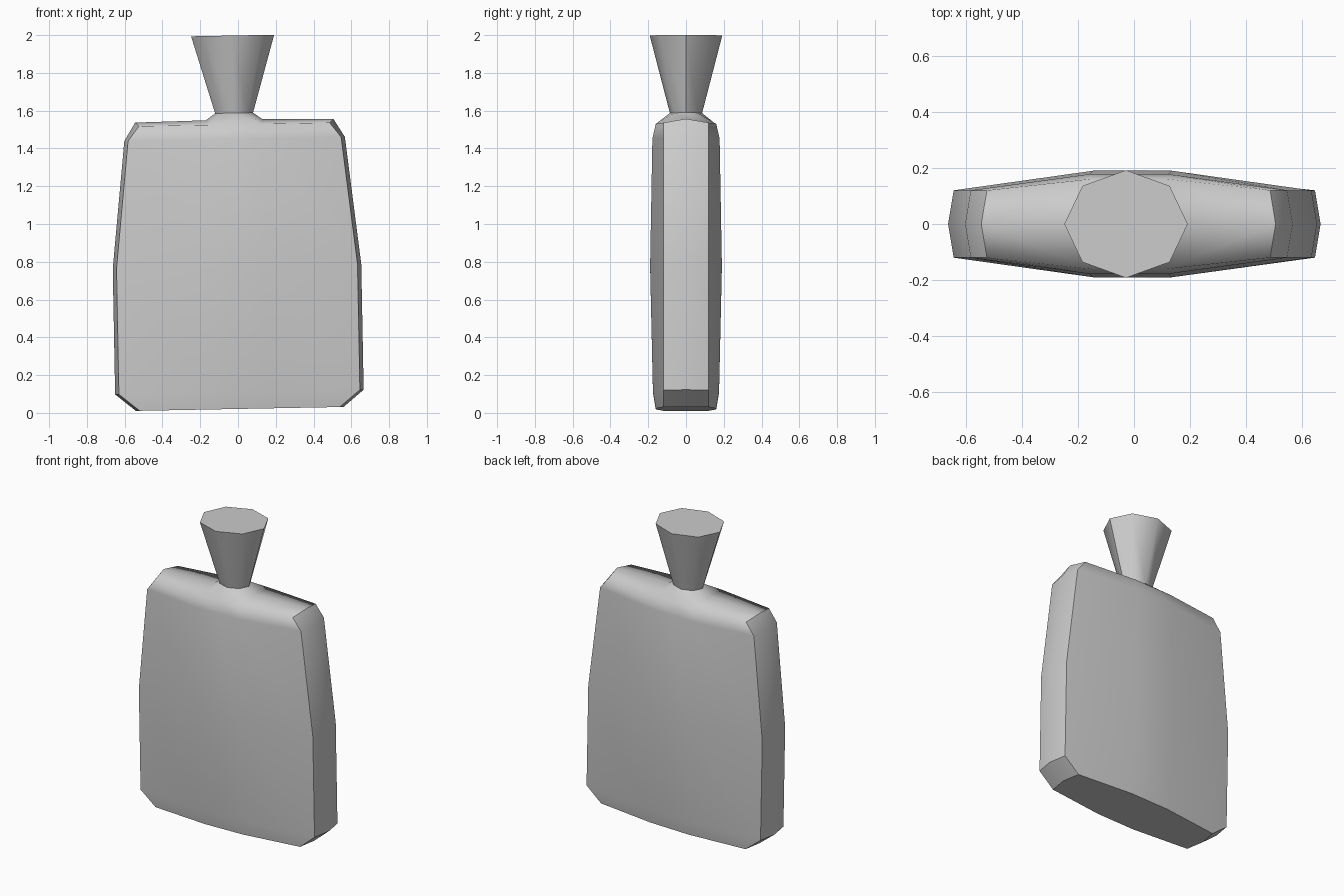
import bpy
import bmesh
from math import cos, sin, pi
from mathutils import Matrix

cube = bpy.data.objects.get("Cube")
if cube:
    bpy.data.objects.remove(cube, do_unlink=True)

grey = bpy.data.materials.new("plain grey")
grey.use_nodes = True
colour = (0.6, 0.6, 0.6, 1)
grey.diffuse_color = colour
grey.node_tree.nodes["Principled BSDF"].inputs["Base Color"].default_value = colour

# The whole flask leans slightly about its middle
lean = Matrix.Translation((0, 0, 0.5)) @ Matrix.Rotation(-0.019, 4, 'Y') @ Matrix.Translation((0, 0, -0.5))


def finish(bm, name):
    bmesh.ops.recalc_face_normals(bm, faces=bm.faces)
    bm.transform(lean)
    for face in bm.faces:
        face.smooth = True
    mesh = bpy.data.meshes.new(name)
    bm.to_mesh(mesh)
    bm.free()
    mesh.materials.append(grey)
    obj = bpy.data.objects.new(name, mesh)
    bpy.context.collection.objects.link(obj)


def ring(bm, points):
    return [bm.verts.new(p) for p in points]


def bridge(bm, lower, upper):
    n = len(lower)
    for i in range(n):
        j = (i + 1) % n
        bm.faces.new((lower[i], lower[j], upper[j], upper[i]))


def sharpen(a, b):
    for edge in a.link_edges:
        if edge.other_vert(a) is b:
            edge.smooth = False


def sharpen_loop(verts):
    for i, v in enumerate(verts):
        sharpen(v, verts[i - 1])


def body_section(z, width, depth, drop=0):
    """Ten points around the body, starting at the left side."""
    c = width - 0.02
    front = [(c, -0.12), (0.14, -depth), (0, -depth), (-0.14, -depth), (-c, -0.12)]
    pts = [(width, 0, z)] + [(x, y, z - drop) for x, y in front]
    pts += [(-width, 0, z)] + [(x, -y, z - drop) for x, y in reversed(front)]
    return pts


def octagon(z, rx, ry):
    return [(rx * cos(i * pi / 4), -ry * sin(i * pi / 4), z) for i in range(8)]


# Flat bottle body: stacked sections of height, half width, half depth, edge drop
bm = bmesh.new()
sections = [(0.021, 0.55, 0.16), (0.11, 0.658, 0.175), (0.775, 0.658, 0.19),
            (1.45, 0.584, 0.178), (1.547, 0.525, 0.16, 0.02)]
rings = [ring(bm, body_section(*s)) for s in sections]
for low, high in zip(rings, rings[1:]):
    bridge(bm, low, high)
    for i in (1, 5, 7, 11):
        sharpen(low[i % 12], high[i % 12])
bm.faces.new(rings[0])
sharpen_loop(rings[0])

# Shoulder roof, rising to the collar under the neck
top = rings[-1]
left = bm.verts.new((0.15, 0, 1.552))
right = bm.verts.new((-0.15, 0, 1.552))
for a, b, c, d in ((0, left, 2, 1), (0, left, 10, 11), (6, right, 4, 5), (6, right, 8, 7)):
    bm.faces.new((top[a], b, top[c], top[d]))
    sharpen(top[a], top[d])
base = [left, top[2], top[3], top[4], right, top[8], top[9], top[10]]
collar = ring(bm, octagon(1.588, 0.1, 0.085))
bridge(bm, base, collar)

# Bottom corner bevels keep a crisp edge along the sides
for group in ((11, 0, 1), (5, 6, 7)):
    for a, b in zip(group, group[1:]):
        sharpen(rings[1][a], rings[1][b])
bm.faces.new(collar)
sharpen_loop(collar)
finish(bm, "bottle_body")

# Flared stopper with eight sides
bm = bmesh.new()
foot = ring(bm, octagon(1.586, 0.1, 0.085))
rim = ring(bm, octagon(1.998, 0.22, 0.192))
bridge(bm, foot, rim)
bm.faces.new(foot)
bm.faces.new(rim)
sharpen_loop(foot)
sharpen_loop(rim)
for i in (0, 4):
    sharpen(foot[i], rim[i])
finish(bm, "flared_stopper")
